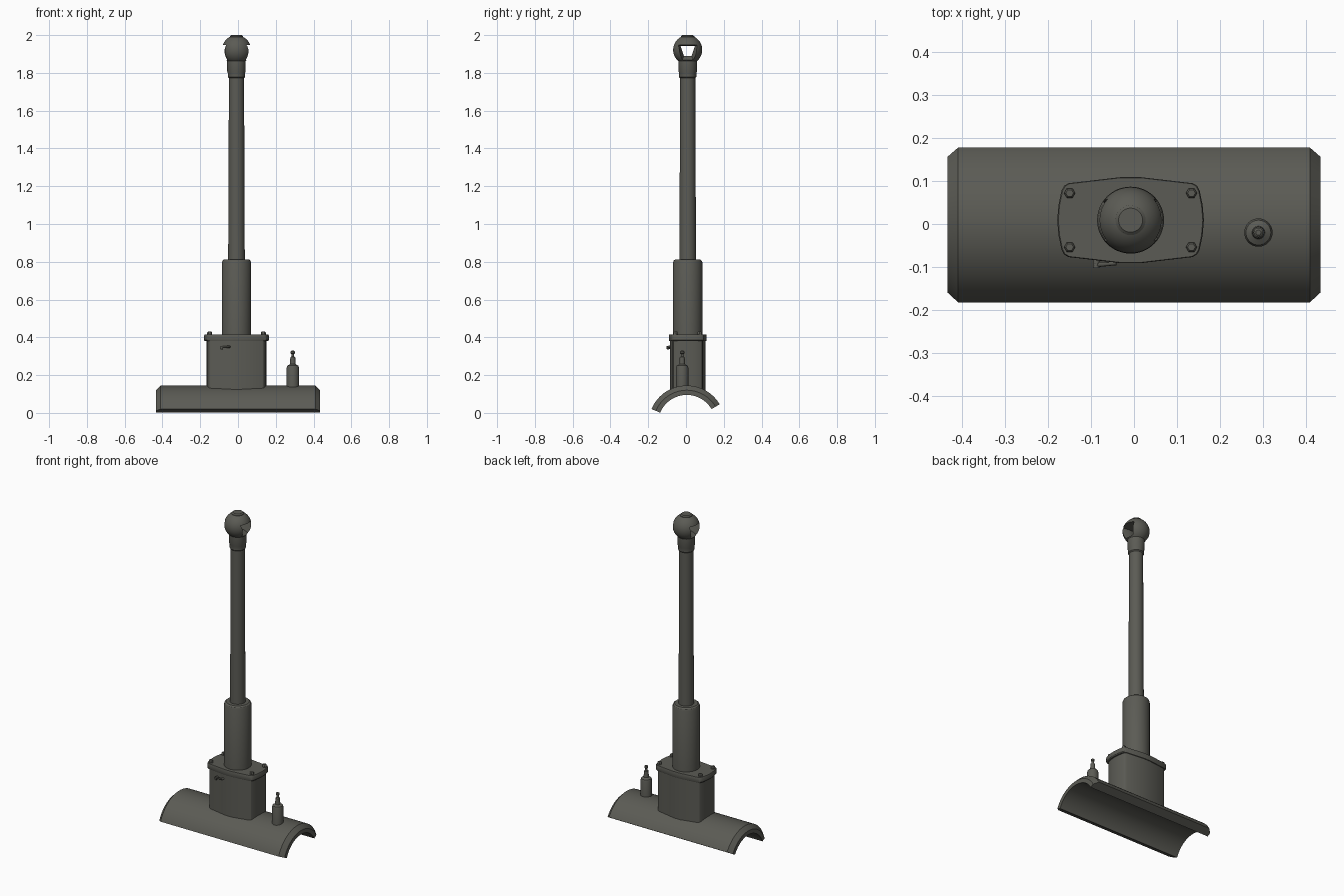
import bpy, bmesh
from math import sin, cos, pi, radians

if "Cube" in bpy.data.objects:
    bpy.data.objects.remove(bpy.data.objects["Cube"], do_unlink=True)

CX, CY = -0.008, 0.009          # mast axis

paint = bpy.data.materials.new("dark olive grey")
paint.use_nodes = True
colour = (0.105, 0.105, 0.09, 1)
paint.diffuse_color = colour
paint.node_tree.nodes["Principled BSDF"].inputs["Base Color"].default_value = colour


def loft(name, rings, closed_ends=True, loop=False, smooth=True):
    """Skin a list of equally long point rings."""
    bm = bmesh.new()
    rows = [[bm.verts.new(p) for p in ring] for ring in rings]
    pairs = list(zip(rows, rows[1:])) + ([(rows[-1], rows[0])] if loop else [])
    n = len(rows[0])
    for a, b in pairs:
        for i in range(n):
            j = (i + 1) % n
            bm.faces.new((a[i], a[j], b[j], b[i]))
    if closed_ends:
        bm.faces.new(rows[0])
        bm.faces.new(rows[-1])
    bmesh.ops.recalc_face_normals(bm, faces=bm.faces)
    mesh = bpy.data.meshes.new(name)
    bm.to_mesh(mesh)
    bm.free()
    ob = bpy.data.objects.new(name, mesh)
    bpy.context.collection.objects.link(ob)
    mesh.materials.append(paint)
    if smooth:
        smooth_shade(ob)
    return ob


def smooth_shade(ob):
    bpy.ops.object.select_all(action='DESELECT')
    ob.select_set(True)
    bpy.context.view_layer.objects.active = ob
    bpy.ops.object.shade_smooth_by_angle(angle=radians(30))


def lathe(name, profile, x, y, sides=48, smooth=True):
    """Turn (radius, height) points about a vertical axis."""
    turn = [2 * pi * i / sides for i in range(sides)]
    return loft(name, [[(x + r * cos(t), y + r * sin(t), z) for t in turn]
                       for r, z in profile], smooth=smooth)


def prism(name, outline, levels):
    """Stack scaled copies of an outline: levels are (scale, height)."""
    return loft(name, [[(CX + x * s, CY + y * s, z) for x, y in outline]
                       for s, z in levels])


def rod(name, path, radius):
    """Round bar along a path."""
    curve = bpy.data.curves.new(name, 'CURVE')
    curve.dimensions = '3D'
    curve.bevel_depth = radius
    curve.bevel_resolution = 2
    curve.use_fill_caps = True
    line = curve.splines.new('POLY')
    line.points.add(len(path) - 1)
    for point, co in zip(line.points, path):
        point.co = (*co, 1)
    curve.materials.append(paint)
    ob = bpy.data.objects.new(name, curve)
    bpy.context.collection.objects.link(ob)
    return ob


# Saddle: slightly tilted pipe segment with chamfered ends
def saddle_ring(x, outer, inner=0.152):
    arc = [radians(30.5 + 127 * i / 40) for i in range(41)]
    sweep = [(outer, t) for t in arc] + [(inner, t) for t in reversed(arc)]
    return [(x, 0.004 + r * cos(t), -0.057 + r * sin(t)) for r, t in sweep]


loft("saddle", [saddle_ring(-0.435, 0.177), saddle_ring(-0.41, 0.202),
                saddle_ring(0.41, 0.202), saddle_ring(0.435, 0.177)])

# Housing and its bolted flange
quarter = [(0.025, 0.1), (0.145, 0.086), (0.155, 0.08), (0.161, 0.069),
           (0.168, 0.035), (0.171, 0)]
right_half = quarter + [(x, -y) for x, y in reversed(quarter[:-1])]
outline = right_half + [(-x, -y) for x, y in right_half]
prism("housing", outline, [(0.93, 0.11), (0.93, 0.39)])
prism("flange", outline, [(0.98, 0.38), (1, 0.385), (1, 0.409), (0.985, 0.414)])
for sx in (-1, 1):
    for sy in (-1, 1):
        lathe("flange_bolt", [(0.013, 0.405), (0.013, 0.425), (0.009, 0.43)],
              CX + sx * 0.142, CY + sy * 0.063, 6, smooth=False)

# Small handle on the front of the housing
rod("front_handle", [(-0.045, -0.075, 0.35), (-0.045, -0.092, 0.35),
                     (-0.088, -0.095, 0.35), (-0.088, -0.095, 0.336)], 0.006)
rod("handle_pin", [(-0.088, -0.07, 0.347), (-0.088, -0.103, 0.347)], 0.008)

# Mast: lower sleeve and slim tube
lathe("mast_sleeve", [(0.078, 0.4), (0.078, 0.795), (0.074, 0.806), (0.066, 0.812),
                      (0.04, 0.812)], CX, CY)
lathe("mast_tube", [(0.044, 0.8), (0.04, 1.79)], CX, CY)

# Head: collar blending into a ball, with a flared window through it
HEAD_R, HEAD_Z = 0.077, 1.922
collar = [(0.04, 1.772), (0.046, 1.778), (0.046, 1.8), (0.049, 1.808), (0.049, 1.862)]
ball = [(HEAD_R * cos(a), HEAD_Z + HEAD_R * sin(a))
        for a in [radians(-46 + 129 * i / 24) for i in range(25)]]
head = lathe("sensor_head", collar + ball, CX, CY, 64)


def window_ring(x, top_w, low_w, top, low):
    return [(CX + x, CY - top_w, top), (CX + x, CY + top_w, top),
            (CX + x, CY + low_w, low), (CX + x, CY - low_w, low)]


wide, narrow = (0.062, 0.045, 1.951, 1.84), (0.038, 0.02, 1.943, 1.889)
cutter = loft("window_cutter", [window_ring(-0.09, *wide), window_ring(-0.025, *narrow),
                                window_ring(0.025, *narrow), window_ring(0.09, *wide)])
cutter.hide_render = True
cut = head.modifiers.new("window", 'BOOLEAN')
cut.operation = 'DIFFERENCE'
cut.solver = 'EXACT'
cut.object = cutter
bpy.context.view_layer.update()
graph = bpy.context.evaluated_depsgraph_get()
head_mesh = bpy.data.meshes.new_from_object(head.evaluated_get(graph))
head.modifiers.clear()
head.data = head_mesh
bpy.data.objects.remove(cutter, do_unlink=True)
smooth_shade(head)
lathe("head_cap", [(0.035, 1.985), (0.035, 1.994), (0.028, 2.0)], CX, CY)

# Stubby antenna on the saddle
lathe("antenna", [(0.033, 0.12), (0.033, 0.238), (0.029, 0.25), (0.015, 0.258),
                  (0.013, 0.295), (0.007, 0.299), (0.007, 0.312), (0.011, 0.316),
                  (0.011, 0.325), (0.006, 0.329)], 0.29, -0.02, 32)
